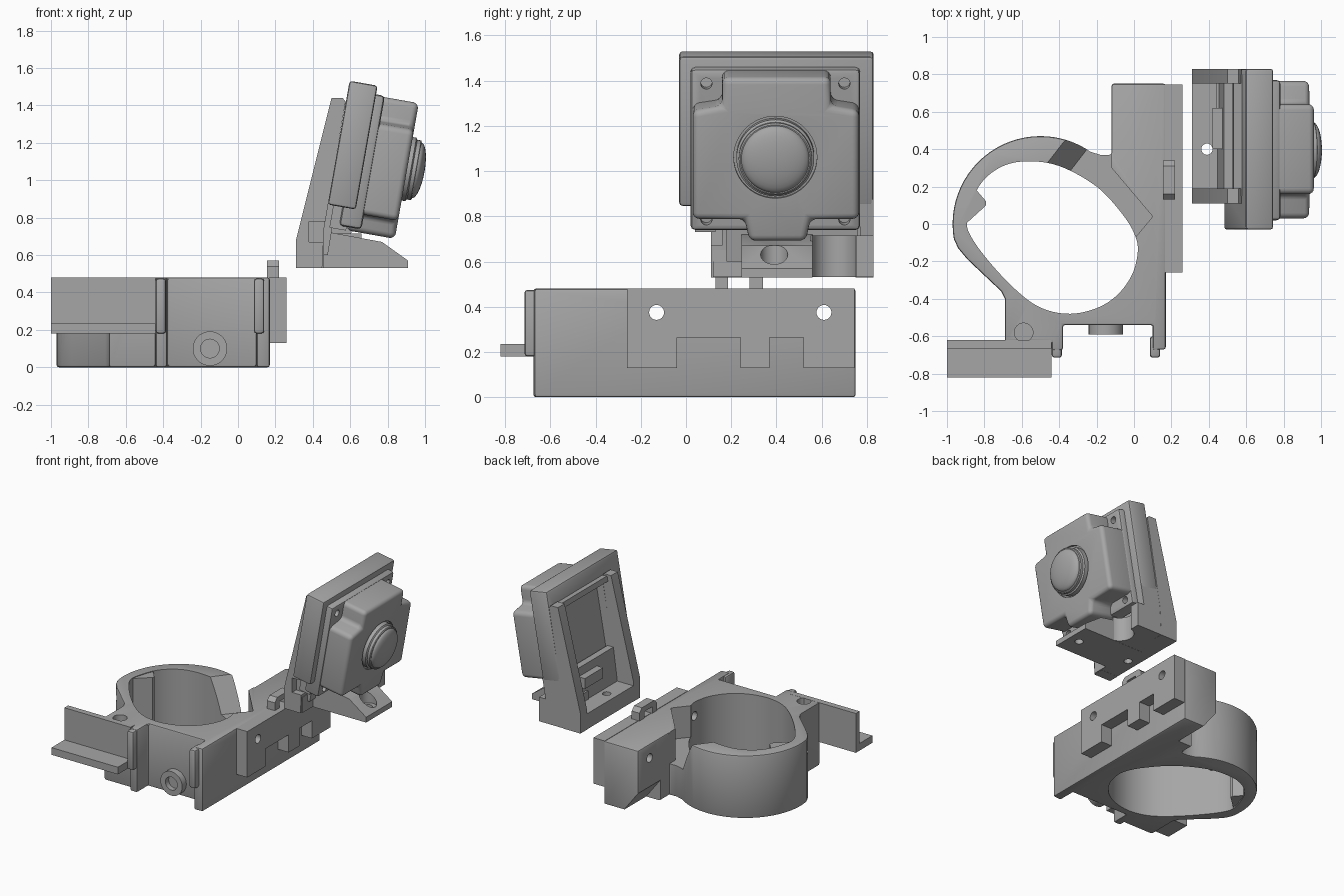
import bpy, bmesh, math
from mathutils import Matrix, Vector

if "Cube" in bpy.data.objects:
    bpy.data.objects.remove(bpy.data.objects["Cube"], do_unlink=True)

grey = bpy.data.materials.new("plain grey")
grey.use_nodes = True
COLOUR = (0.38, 0.38, 0.38, 1)
grey.diffuse_color = COLOUR
grey.node_tree.nodes["Principled BSDF"].inputs["Base Color"].default_value = COLOUR

# Frame of the tilted camera head: local x points along the lens
HEAD = Matrix.Translation((0.48, 0, 0.87)) @ Matrix.Rotation(math.radians(10), 4, 'Y')
AXES = {'x': lambda a, b, t: (t, a, b), 'y': lambda a, b, t: (a, t, b), 'z': lambda a, b, t: (a, b, t)}


def prism(name, pts, lo, hi, axis='z', matrix=None):
    """Extrude a flat outline along an axis."""
    bm = bmesh.new()
    face = bm.faces.new([bm.verts.new(AXES[axis](a, b, lo)) for a, b in pts])
    new = bmesh.ops.extrude_face_region(bm, geom=[face])['geom']
    step = Vector(AXES[axis](0, 0, hi - lo))
    bmesh.ops.translate(bm, vec=step, verts=[v for v in new if isinstance(v, bmesh.types.BMVert)])
    bmesh.ops.recalc_face_normals(bm, faces=bm.faces)
    if matrix:
        bm.transform(matrix)
    mesh = bpy.data.meshes.new(name)
    bm.to_mesh(mesh)
    bm.free()
    mesh.materials.append(grey)
    ob = bpy.data.objects.new(name, mesh)
    bpy.context.collection.objects.link(ob)
    return ob


def box(name, x, y, z, matrix=None):
    return prism(name, [(x[0], y[0]), (x[1], y[0]), (x[1], y[1]), (x[0], y[1])], *z, 'z', matrix)


def circle(a, b, r, n=40):
    return [(a + r * math.cos(2 * math.pi * i / n), b + r * math.sin(2 * math.pi * i / n)) for i in range(n)]


def smooth_loop(pts, steps=6):
    """Closed rounded curve through the points."""
    out, n = [], len(pts)
    for i in range(n):
        p0, p1, p2, p3 = (Vector(pts[(i + k) % n]) for k in (-1, 0, 1, 2))
        for s in range(steps):
            t = s / steps
            out.append(tuple(0.5 * (2 * p1 + (p2 - p0) * t + (2 * p0 - 5 * p1 + 4 * p2 - p3) * t * t
                                    + (3 * p1 - p0 - 3 * p2 + p3) * t ** 3)))
    return out


def apply_modifier(ob, mod):
    bpy.context.view_layer.objects.active = ob
    bpy.ops.object.modifier_apply(modifier=mod.name)


def bevel(ob, width, segments=2):
    mod = ob.modifiers.new("round", 'BEVEL')
    mod.width, mod.segments, mod.limit_method = width, segments, 'ANGLE'
    apply_modifier(ob, mod)
    return ob


def cut(ob, *cutters):
    for c in cutters:
        mod = ob.modifiers.new("cut", 'BOOLEAN')
        mod.operation, mod.solver, mod.object = 'DIFFERENCE', 'EXACT', c
        apply_modifier(ob, mod)
        bpy.data.objects.remove(c, do_unlink=True)
    return ob


# Clamp body: ring, front wall with fins and rear block in one outline
arc = [(-0.5 + 0.47 * math.cos(math.radians(a)), 0.47 * math.sin(math.radians(a))) for a in range(55, 191, 5)]
outline = [(0.1, -0.675), (0.17, -0.67), (0.17, 0.75), (-0.12, 0.75), (-0.12, 0.37), (-0.18, 0.37)] + arc + [
    (-0.94, -0.13), (-0.89, -0.19), (-0.71, -0.36), (-0.69, -0.4), (-0.69, -0.63), (-0.44, -0.63),
    (-0.44, -0.675), (-0.38, -0.675), (-0.38, -0.54), (0.1, -0.54)]
body = bevel(prism("clamp_body", outline, 0, 0.48), 0.012)
bore = smooth_loop([(0.02, -0.15), (-0.01, -0.27), (-0.09, -0.38), (-0.2, -0.45), (-0.34, -0.48), (-0.48, -0.455),
                    (-0.6, -0.38), (-0.75, -0.23), (-0.87, -0.07), (-0.89, 0.03), (-0.83, 0.2), (-0.72, 0.3),
                    (-0.58, 0.335), (-0.4, 0.31), (-0.2, 0.2), (-0.06, 0.05), (0.005, -0.06)])
channel = prism("channel_cutter", [(-0.49, 0.3), (-0.32, 0.52), (-0.12, 0.52), (-0.12, 0.3), (0.1, 0.04),
                                   (0, -0.08), (-0.2, 0.1)], 0.24, 0.49)
for v in channel.data.vertices[:2]:
    v.co += Vector((0.1, -0.08, 0))
cut(body,
    prism("bore_cutter", bore, -0.1, 0.6), channel,
    prism("underside_cutter", [(-0.2, -0.1), (0, -0.1), (0, 0), (-0.13, 0.17), (-0.2, 0.17)], 0.48, 0.9, 'y'),
    prism("screw_cutter", circle(-0.59, -0.58, 0.05), 0.3, 0.6),
    prism("cross_cutter", circle(-0.13, 0.375, 0.033, 24), -1.2, 0.5, 'x'),
    prism("rear_cutter", circle(0.61, 0.375, 0.033, 24), -0.5, 0.5, 'x'))
prism("ring_key", [(-0.9, 0), (-0.79, 0.1), (-0.79, 0.12), (-0.85, 0.19), (-0.93, 0.1)], 0.01, 0.475)

# Notched rail on the outer side
rail_profile = [(-0.26, 0.13), (-0.04, 0.13), (-0.04, 0.265), (0.24, 0.265), (0.24, 0.13), (0.37, 0.13),
                (0.37, 0.265), (0.52, 0.265), (0.52, 0.13), (0.745, 0.13), (0.745, 0.48), (-0.26, 0.48)]
rail = prism("side_rail", rail_profile, 0.165, 0.26, 'x')
cut(rail, *[prism("rail_cutter", circle(y, 0.375, 0.033, 24), 0, 0.5, 'x') for y in (-0.13, 0.61)])

# Front flange, clips and pipe boss
prism("front_flange", [(-0.82, 0.18), (-0.62, 0.18), (-0.62, 0.48), (-0.665, 0.48), (-0.665, 0.235),
                       (-0.82, 0.235)], -1, -0.44, 'x')
for side, x in (("left", 0.115), ("right", -0.41)):
    bevel(box(side + "_clip", (x - 0.03, x + 0.025), (-0.715, -0.6), (0.18, 0.475)), 0.015)
boss = prism("pipe_boss", circle(-0.15, 0.1, 0.092), -0.59, -0.52, 'y')
cut(boss, prism("boss_cutter", circle(-0.15, 0.1, 0.05), -0.7, -0.55, 'y'))

# Cable loop on top
prism("cable_loop", [(0.13, 0.47), (0.185, 0.47), (0.185, 0.53), (0.28, 0.53), (0.28, 0.47), (0.34, 0.47),
                     (0.34, 0.54), (0.31, 0.57), (0.16, 0.57), (0.13, 0.54)], 0.155, 0.22, 'x')

# Camera bracket: two side posts joined by a heel and a sloped back panel
post = [(0.31, 0.53), (0.45, 0.53), (0.46, 0.74), (0.575, 1.42), (0.56, 1.44), (0.5, 1.44), (0.31, 0.68)]
near_post = prism("near_post", post, 0.11, 0.19, 'y')
cut(near_post, box("nut_cutter", (0.38, 0.47), (0, 0.16), (0.67, 0.78)))
prism("far_post", post, 0.75, 0.83, 'y')
heel = box("heel_wall", (0.311, 0.46), (0.12, 0.82), (0.531, 0.65))
prism("back_panel", [(0.44, 0.6), (0.48, 0.6), (0.53, 0.9), (0.48, 0.9)], 0.18, 0.76, 'y')
box("cross_bar", (0.42, 0.5), (0.4, 0.62), (0.76, 0.84))

# Sloped tongue with a sunk screw hole, and the scooped far arm
tongue = prism("foot_tongue", [(0.4, 0.53), (0.91, 0.53), (0.91, 0.57), (0.77, 0.67), (0.5, 0.72), (0.46, 0.72),
                               (0.46, 0.6), (0.4, 0.6)], 0.245, 0.56, 'y')
cut(tongue, prism("sink_cutter", circle(0.825, 0.39, 0.06), 0.575, 0.9),
    prism("foot_cutter", circle(0.825, 0.39, 0.03, 24), 0.4, 0.9))
for part in (heel, tongue):
    cut(part, prism("drain_cutter", circle(0.39, 0.4, 0.03, 24), 0.4, 0.9))
far_arm = box("far_arm", (0.44, 0.66), (0.55, 0.829), (0.531, 0.715))
cut(far_arm, prism("scoop_cutter", circle(0.68, 0.655, 0.1), 0.4, 0.9))

# Tilted frame with rear pocket
frame = bevel(box("head_frame", (0, 0.152), (-0.03, 0.83), (0, 0.672), HEAD), 0.015)
cut(frame, box("pocket_cutter", (-0.1, 0.06), (0.19, 0.75), (0.03, 0.52), HEAD))
box("frame_leg", (0, 0.15), (0.77, 0.829), (-0.16, 0.03), HEAD)
box("frame_top_bar", (-0.045, 0.02), (0.15, 0.8), (0.52, 0.56), HEAD)
box("lower_latch", (0.03, 0.12), (0.04, 0.13), (-0.12, 0.02), HEAD)

# Camera housing: bolted back plate and cross-shaped front
plate = bevel(box("camera_back", (0.08, 0.2), (0.02, 0.77), (-0.1, 0.625), HEAD), 0.02)
bolts = [(0.09, 0.56), (0.7, 0.56), (0.7, -0.05), (0.09, -0.05)]
cut(plate, *[prism("bolt_cutter", circle(y, w, 0.025, 20), 0.14, 0.3, 'x', HEAD) for y, w in bolts])
shape = [(0.16, 0.618), (0.16, 0.49), (0.03, 0.47), (0.03, -0.02), (0.26, -0.02), (0.28, -0.118),
         (0.53, -0.118), (0.55, -0.02), (0.765, -0.02), (0.765, 0.47), (0.64, 0.49), (0.64, 0.618)]
front = bevel(prism("camera_front", shape, 0.12, 0.385, 'x', HEAD), 0.03, 4)
cut(front, prism("lens_cutter", circle(0.395, 0.262, 0.184, 48), 0.365, 0.5, 'x', HEAD))

# Lens: turned profile with a collar and shallow dome
profile = [(0, 0.35), (0.172, 0.35), (0.172, 0.405), (0.162, 0.412), (0.162, 0.432), (0.155, 0.437)]
profile += [(0.15 * math.cos(a), 0.437 + 0.042 * math.sin(a)) for a in (math.pi / 2 * i / 8 for i in range(9))]
bm = bmesh.new()
verts = [bm.verts.new((u, 0.395 + r, 0.262)) for r, u in profile]
edges = [bm.edges.new(pair) for pair in zip(verts, verts[1:])]
bmesh.ops.spin(bm, geom=verts + edges, cent=(0, 0.395, 0.262), axis=(1, 0, 0), angle=2 * math.pi, steps=48)
bmesh.ops.remove_doubles(bm, verts=bm.verts, dist=0.0005)
bmesh.ops.recalc_face_normals(bm, faces=bm.faces)
bm.transform(HEAD)
mesh = bpy.data.meshes.new("lens")
bm.to_mesh(mesh)
bm.free()
mesh.materials.append(grey)
bpy.context.collection.objects.link(bpy.data.objects.new("lens", mesh))

# Smooth curved faces, keep hard edges
for ob in bpy.context.collection.objects:
    if ob.type == 'MESH':
        bpy.ops.object.select_all(action='DESELECT')
        ob.select_set(True)
        bpy.context.view_layer.objects.active = ob
        bpy.ops.object.shade_smooth_by_angle(angle=math.radians(30))
